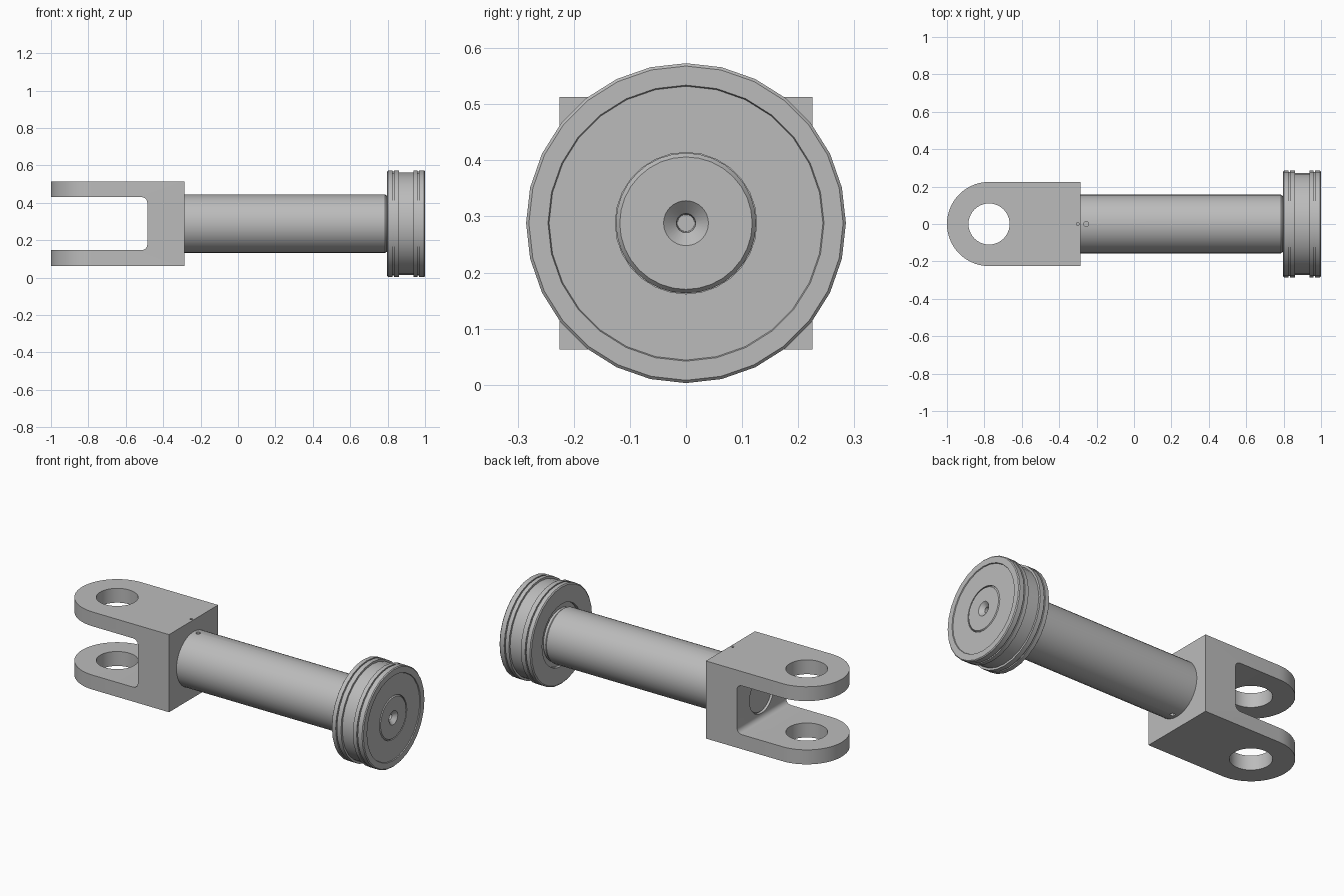
import bpy, bmesh, math
from mathutils import Vector

if "Cube" in bpy.data.objects:
    bpy.data.objects.remove(bpy.data.objects["Cube"])

CZ = 0.288  # height of the rod axis

steel = bpy.data.materials.new("plain grey steel")
steel.diffuse_color = (0.5, 0.5, 0.5, 1)
steel.use_nodes = True
steel.node_tree.nodes["Principled BSDF"].inputs["Base Color"].default_value = steel.diffuse_color


def finish(name, bm):
    bmesh.ops.recalc_face_normals(bm, faces=bm.faces)
    me = bpy.data.meshes.new(name)
    bm.to_mesh(me)
    bm.free()
    ob = bpy.data.objects.new(name, me)
    bpy.context.collection.objects.link(ob)
    me.materials.append(steel)
    return ob


def activate(ob):
    bpy.ops.object.select_all(action='DESELECT')
    ob.select_set(True)
    bpy.context.view_layer.objects.active = ob


def smooth(ob):
    activate(ob)
    bpy.ops.object.shade_smooth_by_angle(angle=math.radians(30))


def lathe(name, profile, sides, ring=False):
    """Revolve (x, radius) points about the rod axis; ring joins last to first."""
    bm = bmesh.new()
    loops = []
    for x, r in profile:
        loops.append([bm.verts.new((x, r * math.sin(2 * math.pi * i / sides),
                                    CZ + r * math.cos(2 * math.pi * i / sides)))
                      for i in range(sides)])
    pairs = list(zip(loops, loops[1:]))
    if ring:
        pairs.append((loops[-1], loops[0]))
    for a, b in pairs:
        for i in range(sides):
            j = (i + 1) % sides
            bm.faces.new((a[i], a[j], b[j], b[i]))
    if not ring:
        bm.faces.new(loops[0])
        bm.faces.new(loops[-1])
    return finish(name, bm)


def extrude(name, points, direction):
    """Extrude a closed outline of 3D points along a vector."""
    bm = bmesh.new()
    face = bm.faces.new([bm.verts.new(p) for p in points])
    out = bmesh.ops.extrude_face_region(bm, geom=[face])
    verts = [g for g in out["geom"] if isinstance(g, bmesh.types.BMVert)]
    bmesh.ops.translate(bm, verts=verts, vec=Vector(direction))
    return finish(name, bm)


def arc(cx, cy, r, a0, a1, n):
    return [(cx + r * math.cos(math.radians(a0 + (a1 - a0) * i / n)),
             cy + r * math.sin(math.radians(a0 + (a1 - a0) * i / n))) for i in range(n + 1)]


def disc(x, r, z0, z1, n=40):
    pts = arc(x, 0, r, 0, 360, n)[:-1]
    return extrude("drill", [(px, py, z0) for px, py in pts], (0, 0, z1 - z0))


def cut(ob, cutter):
    cutter.hide_render = True
    mod = ob.modifiers.new("cut", 'BOOLEAN')
    mod.operation = 'DIFFERENCE'
    mod.solver = 'EXACT'
    mod.object = cutter
    activate(ob)
    bpy.ops.object.modifier_apply(modifier=mod.name)
    bpy.data.objects.remove(cutter, do_unlink=True)


# Fork: rounded block, slot with filleted inner corners, pin hole, rod bore
outline = arc(-0.775, 0, 0.225, 90, 270, 28) + [(-0.285, -0.225), (-0.285, 0.225)]
fork = extrude("fork", [(x, y, 0.063) for x, y in outline], (0, 0, 0.45))
slot = ([(-1.1, 0.147)] + arc(-0.515, 0.177, 0.03, -90, 0, 6)
        + arc(-0.515, 0.4, 0.03, 0, 90, 6) + [(-1.1, 0.43)])
cut(fork, extrude("slot", [(x, -0.4, z) for x, z in slot], (0, 0.8, 0)))
cut(fork, disc(-0.775, 0.11, -0.1, 0.7))
cut(fork, lathe("bore", [(-0.55, 0.11), (-0.4, 0.11)], 32))
cut(fork, disc(-0.30, 0.008, 0.49, 0.6, 12))
smooth(fork)

# Rod: stepped ends, chamfers and a centre drilling at the piston end
rod = lathe("rod", [(-0.475, 0.104), (-0.468, 0.11), (-0.35, 0.11), (-0.35, 0.157),
                    (0.785, 0.157), (0.795, 0.15), (0.81, 0.15), (0.81, 0.125),
                    (0.988, 0.125), (0.997, 0.118), (0.997, 0.04), (0.975, 0.017),
                    (0.93, 0.015)], 32)
cut(rod, disc(-0.255, 0.013, 0.40, 0.6, 12))
cut(rod, disc(-0.255, 0.013, 0.0, 0.17, 12))
smooth(rod)

# Piston: stepped rim with seal lands, shallow face step, counterbored back
piston = lathe("piston", [
    (0.797, 0.18), (0.797, 0.278), (0.802, 0.285), (0.826, 0.285), (0.826, 0.278),
    (0.833, 0.278), (0.833, 0.285), (0.86, 0.285), (0.86, 0.273),
    (0.937, 0.273), (0.937, 0.285), (0.96, 0.285), (0.96, 0.278),
    (0.967, 0.278), (0.967, 0.285), (0.995, 0.285), (1.0, 0.28),
    (1.0, 0.246), (0.995, 0.244), (0.995, 0.126), (0.815, 0.126), (0.815, 0.18)],
    28, ring=True)
smooth(piston)
